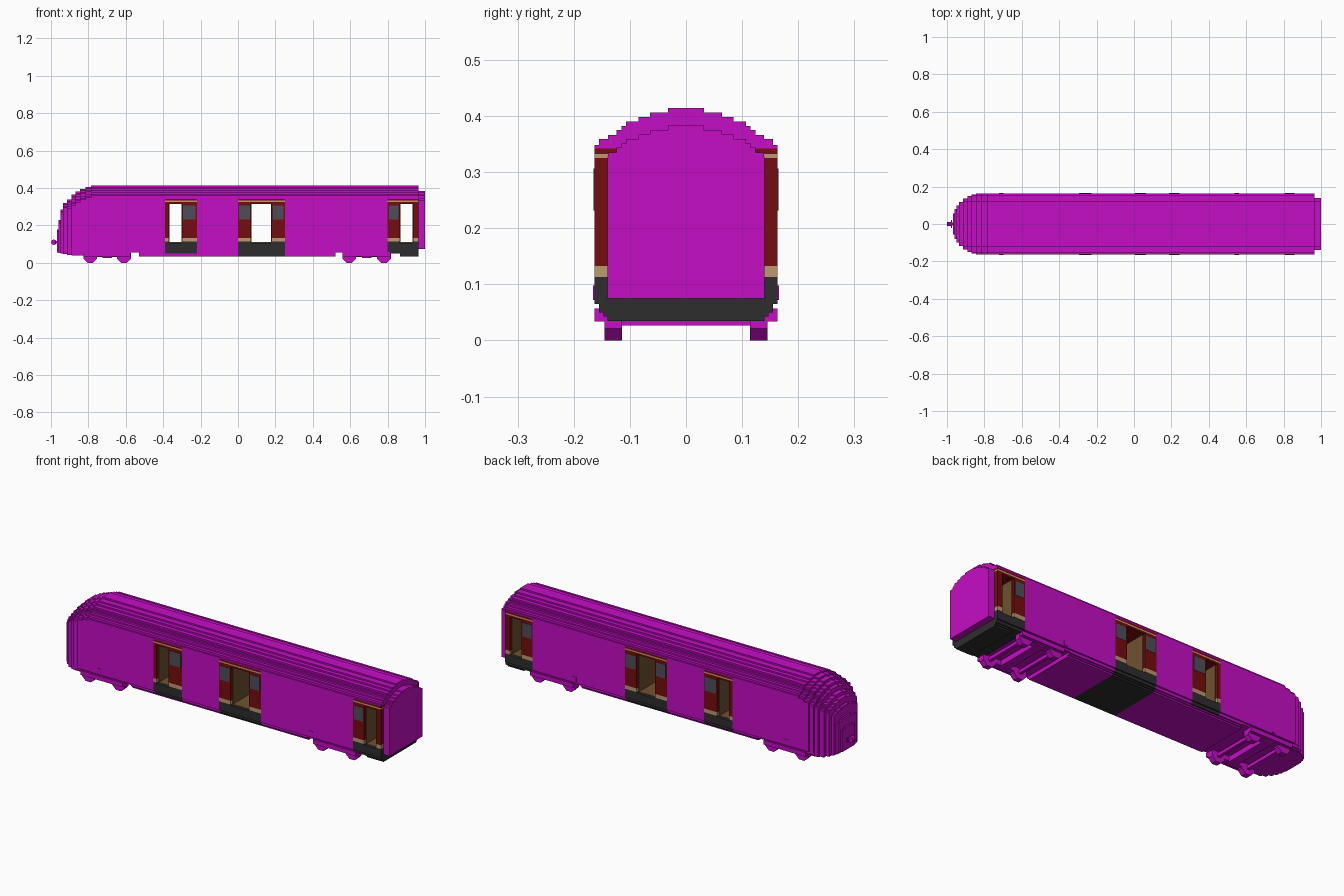
import bpy, bmesh, math
from mathutils import Matrix, Vector

cube = bpy.data.objects.get("Cube")
if cube:
    bpy.data.objects.remove(cube, do_unlink=True)


def material(name, rgb):
    m = bpy.data.materials.new(name)
    m.use_nodes = True
    m.diffuse_color = (*rgb, 1)
    m.node_tree.nodes["Principled BSDF"].inputs["Base Color"].default_value = (*rgb, 1)
    return m


MATS = [
    material("magenta", (0.56, 0.004, 0.56)),
    material("dark_red", (0.18, 0.004, 0.004)),
    material("charcoal", (0.027, 0.027, 0.027)),
    material("cream", (0.51, 0.32, 0.16)),
    material("window_grey", (0.075, 0.075, 0.10)),
    material("interior_brown", (0.16, 0.085, 0.03)),
]
MAGENTA, RED, CHARCOAL, CREAM, GREY, BROWN = range(6)

# Stepped cross-section: half width, bottom, top of each layer
ROWS = [
    (0.140, 0.035, 0.043), (0.147, 0.043, 0.050), (0.155, 0.050, 0.065),
    (0.163, 0.065, 0.348), (0.155, 0.348, 0.359), (0.139, 0.359, 0.366),
    (0.124, 0.366, 0.375), (0.115, 0.375, 0.382), (0.107, 0.382, 0.390),
    (0.085, 0.390, 0.398), (0.064, 0.398, 0.406), (0.032, 0.406, 0.414),
]


def finish(bm, name):
    bmesh.ops.recalc_face_normals(bm, faces=bm.faces)
    mesh = bpy.data.meshes.new(name)
    bm.to_mesh(mesh)
    bm.free()
    for m in MATS:
        mesh.materials.append(m)
    ob = bpy.data.objects.new(name, mesh)
    bpy.context.collection.objects.link(ob)
    return ob


def add_section(bm, x0, x1, zlo=0.0, zhi=1.0, mat=MAGENTA, cap=1.0, drop=0.0):
    """Extrude the stepped section from x0 to x1, clipped in height and width."""
    side = []
    for hw, a, b in ROWS:
        a = max(a - (drop if a > 0.3 else 0), zlo)
        b = min(b - (drop if b > 0.3 else 0), zhi)
        if b - a < 1e-5:
            continue
        hw = min(hw, cap)
        if side and abs(side[-1][0] - hw) < 1e-6:
            side[-1] = (hw, b)
        else:
            side += [(hw, a), (hw, b)]
    outline = side + [(-y, z) for y, z in reversed(side)]
    face = bm.faces.new([bm.verts.new((x0, y, z)) for y, z in outline])
    geom = bmesh.ops.extrude_face_region(bm, geom=[face], use_keep_orig=True)["geom"]
    verts = [g for g in geom if isinstance(g, bmesh.types.BMVert)]
    bmesh.ops.translate(bm, verts=verts, vec=(x1 - x0, 0, 0))
    for f in {f for v in verts for f in v.link_faces} | {face}:
        f.material_index = mat


def add_box(bm, x, y, z, mat=MAGENTA):
    """Box from three (low, high) ranges."""
    size = [b - a for a, b in (x, y, z)]
    mid = [(a + b) / 2 for a, b in (x, y, z)]
    res = bmesh.ops.create_cube(
        bm, size=1, matrix=Matrix.Translation(mid) @ Matrix.Diagonal((*size, 1)))
    for f in {f for v in res["verts"] for f in v.link_faces}:
        f.material_index = mat


# Plain body lengths, raised above the bogies
bm = bmesh.new()
for x0, x1, zlo in [(-0.785, -0.53, 0.055), (-0.53, -0.39, 0), (-0.22, 0, 0),
                    (0.25, 0.52, 0), (0.52, 0.80, 0.055)]:
    add_section(bm, x0, x1, zlo)
finish(bm, "body_shell")

# Rounded nose in stepped slices: start x, half width, roof drop
NOSE = [(-0.968, 0.055, 0.235), (-0.960, 0.080, 0.185), (-0.950, 0.100, 0.130),
        (-0.935, 0.118, 0.095), (-0.915, 0.135, 0.075), (-0.890, 0.150, 0.050),
        (-0.870, 0.157, 0.034), (-0.845, 0.163, 0.020), (-0.815, 0.163, 0.010)]
bm = bmesh.new()
for i, (x, w, d) in enumerate(NOSE):
    end = NOSE[i + 1][0] if i + 1 < len(NOSE) else -0.785
    low = 0.055 if x > -0.83 else max(0.038, 0.055 - 0.003 * i)
    add_section(bm, x, end, low, cap=w, drop=d)
finish(bm, "nose")

# Door bays: coloured by height, with a passage straight through
SILL, HEAD = 0.107, 0.315
BANDS = [(0.035, 0.113, CHARCOAL), (0.113, 0.133, CREAM), (0.133, 0.325, RED),
         (0.325, 0.332, CREAM), (0.332, 0.342, RED), (0.342, 0.42, MAGENTA)]


def add_banded(bm, x0, x1, zlo, zhi):
    for a, b, mat in BANDS:
        a, b = max(a, zlo), min(b, zhi)
        if b - a > 1e-5:
            add_section(bm, x0, x1, a, b, mat)


def door_bay(name, x0, x1, o0, o1, panels, base):
    bm = bmesh.new()
    add_banded(bm, x0, o0, base, 1)
    add_banded(bm, o1, x1, 0.05 if base == 0.05 else 0.035, 1)
    add_banded(bm, o0, o1, 0.05 if base == 0.05 else 0.035, SILL)
    add_banded(bm, o0, o1, HEAD, 1)
    if base == 0.05:
        add_section(bm, x0, x1, 0.035, 0.05)
    finish(bm, name)
    # Passage lining
    bm = bmesh.new()
    t = 0.003
    for x in (o0, o1 - t):
        add_box(bm, (x, x + t), (-0.148, 0.148), (SILL, HEAD), BROWN)
    add_box(bm, (o0, o1), (-0.148, 0.148), (SILL, SILL + t), BROWN)
    finish(bm, name + "_lining")
    # Door windows on both sides
    bm = bmesh.new()
    for a, b in panels:
        for s in (-1, 1):
            y = sorted((s * 0.160, s * 0.1645))
            add_box(bm, (a + 0.006, b - 0.006), y, (0.232, 0.306), GREY)
    finish(bm, name + "_windows")


door_bay("front_door_bay", -0.39, -0.22, -0.37, -0.30, [(-0.30, -0.22)], 0.05)
door_bay("middle_door_bay", 0, 0.25, 0.07, 0.18, [(0, 0.07), (0.18, 0.25)], 0.035)
door_bay("rear_door_bay", 0.80, 0.965, 0.865, 0.935, [(0.80, 0.865)], 0.05001)

# Rear gangway
bm = bmesh.new()
add_section(bm, 0.965, 1.0, 0.075, cap=0.14, drop=0.031)
finish(bm, "rear_gangway")

# Front coupler: shaft, plate and knob
bm = bmesh.new()
add_box(bm, (-0.99, -0.96), (-0.006, 0.006), (0.103, 0.117))
add_box(bm, (-0.978, -0.972), (-0.022, 0.022), (0.100, 0.120))
bmesh.ops.create_cone(bm, cap_ends=True, segments=8, radius1=0.015, radius2=0.015,
                      depth=0.024, matrix=Matrix.Translation((-0.985, 0, 0.11))
                      @ Matrix.Rotation(math.pi / 2, 4, 'X'))
finish(bm, "front_coupler")


# Bogies: octagonal wheels, axles, side frames and cross beam
def bogie(name, x0, x1):
    bm = bmesh.new()
    for x in (x0, x1):
        for s in (-1, 1):
            rot = Matrix.Rotation(math.pi / 2, 4, 'X') @ Matrix.Rotation(math.pi / 8, 4, 'Z')
            bmesh.ops.create_cone(
                bm, cap_ends=True, segments=8, radius1=0.04, radius2=0.04, depth=0.031,
                matrix=Matrix.Translation((x, s * 0.13, 0.037)) @ rot)
        add_box(bm, (x - 0.008, x + 0.008), (-0.13, 0.13), (0.027, 0.045))
    for s in (-1, 1):
        add_box(bm, (x0 - 0.035, x1 + 0.035), sorted((s * 0.145, s * 0.163)), (0.034, 0.057))
        add_box(bm, (x0, x1), sorted((s * 0.115, s * 0.145)), (0.030, 0.056))
    mid = (x0 + x1) / 2
    add_box(bm, (mid - 0.025, mid + 0.025), (-0.145, 0.145), (0.027, 0.056))
    finish(bm, name)


bogie("front_bogie", -0.79, -0.61)
bogie("rear_bogie", 0.595, 0.78)

# Small side brackets
bm = bmesh.new()
for x in (-0.71, 0.55):
    for s in (-1, 1):
        add_box(bm, (x - 0.012, x + 0.012), sorted((s * 0.155, s * 0.1655)), (0.072, 0.098))
finish(bm, "side_brackets")
